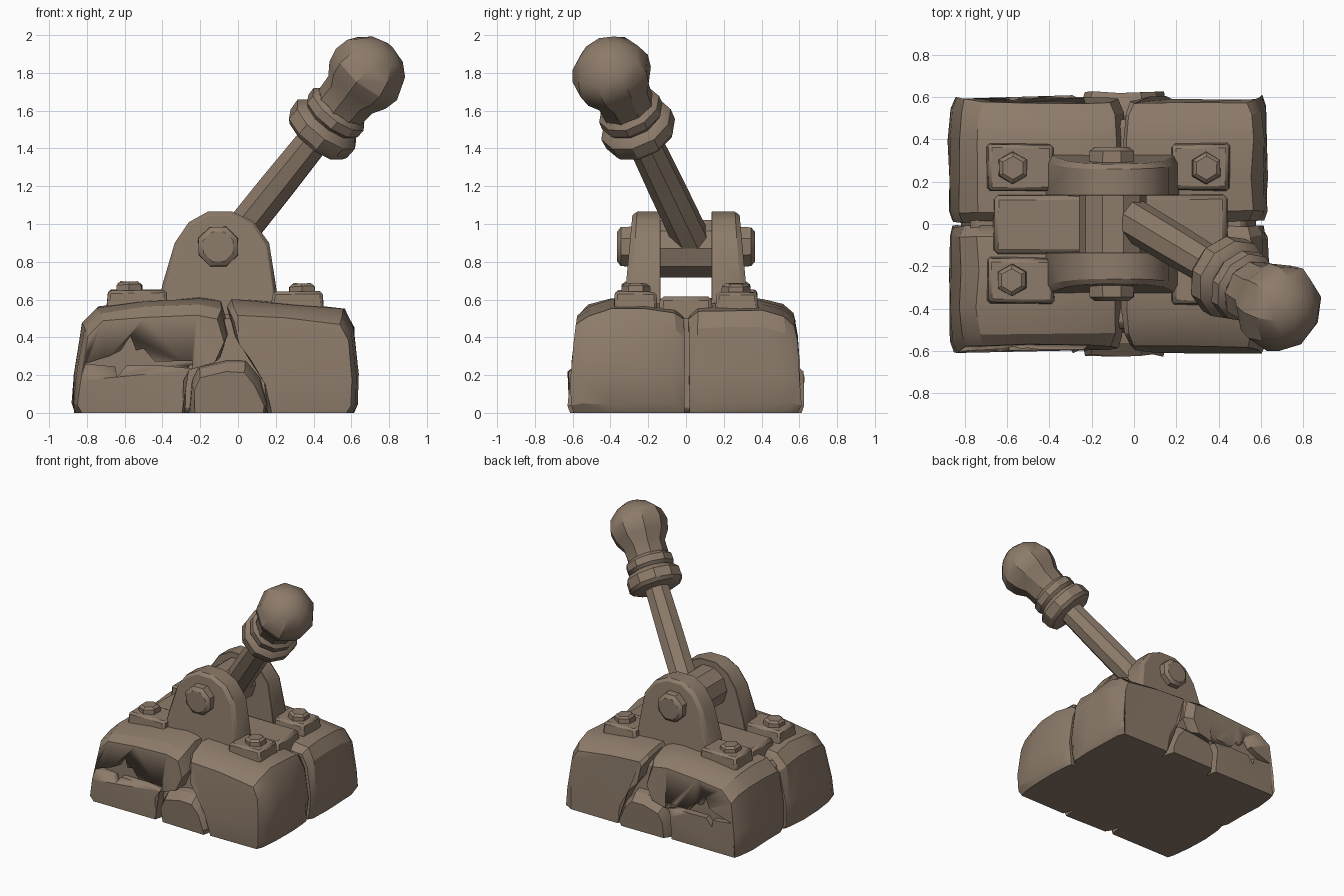
import bpy, bmesh, math, random
from mathutils import Vector

if "Cube" in bpy.data.objects:
    bpy.data.objects.remove(bpy.data.objects["Cube"])

random.seed(4)
stone_mat = bpy.data.materials.new("brown stone")
stone_mat.diffuse_color = (0.265, 0.198, 0.144, 1)
stone_mat.use_nodes = True
stone_mat.node_tree.nodes["Principled BSDF"].inputs["Base Color"].default_value = stone_mat.diffuse_color


def finish(name, bm, bevel=0.0, smooth=30):
    bmesh.ops.recalc_face_normals(bm, faces=bm.faces)
    me = bpy.data.meshes.new(name)
    bm.to_mesh(me)
    bm.free()
    ob = bpy.data.objects.new(name, me)
    bpy.context.collection.objects.link(ob)
    me.materials.append(stone_mat)
    bpy.ops.object.select_all(action='DESELECT')
    ob.select_set(True)
    bpy.context.view_layer.objects.active = ob
    if bevel:
        m = ob.modifiers.new("bevel", 'BEVEL')
        m.width = bevel
        m.segments = 1
        m.limit_method = 'ANGLE'
        m.angle_limit = math.radians(40)
    bpy.ops.object.shade_smooth_by_angle(angle=math.radians(smooth))
    return ob


def skin(rings):
    """Closed solid through a list of equal-length point rings."""
    bm = bmesh.new()
    vs = [[bm.verts.new(p) for p in r] for r in rings]
    n = len(vs[0])
    for a, b in zip(vs, vs[1:]):
        for i in range(n):
            j = (i + 1) % n
            bm.faces.new((a[i], a[j], b[j], b[i]))
    caps = [bm.faces.new(vs[0][::-1]), bm.faces.new(vs[-1])]
    bmesh.ops.triangulate(bm, faces=[f for f in caps if len(f.verts) > 8])
    return bm


def lathe(name, start, axis, prof, sides, jit=0.0, bevel=0.0, turn=0.0):
    """Faceted turned part: prof is (distance along axis, radius)."""
    q = Vector(axis).normalized().to_track_quat('Z', 'Y')
    rings = []
    for t, r in prof:
        ring = []
        for i in range(sides):
            a = 2 * math.pi * (i + turn) / sides
            k = r * (1 + random.uniform(-jit, jit))
            ring.append(Vector(start) + q @ Vector((k * math.cos(a), k * math.sin(a), t)))
        rings.append(ring)
    return finish(name, skin(rings), bevel)


def box(name, x, y, z, bevel=0.02, taper=0.0, jit=0.0):
    rings = []
    for zz, t in ((z[0], 0), (z[1], taper)):
        rings.append([(px + random.uniform(-jit, jit), py + random.uniform(-jit, jit),
                       zz + (random.uniform(-jit, jit) if t else 0))
                      for px, py in ((x[0] + t, y[0] + t), (x[1] - t, y[0] + t),
                                     (x[1] - t, y[1] - t), (x[0] + t, y[1] - t))])
    return finish(name, skin(rings), bevel)


def stone(name, outline, y0, y1, s):
    """Rounded block: outline in x,z swept outwards from the middle."""
    xs = [p[0] for p in outline]
    h = max(p[1] for p in outline)
    cx, w = (min(xs) + max(xs)) / 2, max(xs) - min(xs)
    rings = []
    for y, ins in ((y0, 0.06), (y0 + 0.045, 0.012), (0.22, 0), (0.40, 0.0),
                   (y1 - 0.055, 0.03), (y1, 0.085)):
        ring = []
        for x, z in outline:
            px = cx + (x - cx) * (1 - ins * 0.8 / w)
            pz = z * (1 - ins / h)
            py = y
            if y > 0.5:
                py -= 0.11 * max(0, pz - 0.22) + (0.012 if z == 0 else 0)
            j = 0.008
            ring.append((px + random.uniform(-j, j),
                         s * (py + random.uniform(-j, j)),
                         pz + (random.uniform(-j, j) if z else 0)))
        rings.append(ring)
    return finish(name, skin(rings), 0, 25)


# Stone outlines (x, z)
left = [(-0.86, 0), (-0.88, 0.05), (-0.872, 0.2), (-0.825, 0.48), (-0.74, 0.56),
        (-0.5, 0.59), (-0.2, 0.61), (-0.085, 0.585), (-0.04, 0.43), (-0.09, 0.31),
        (-0.25, 0.27), (-0.275, 0.2), (-0.28, 0)]
right = [(0.16, 0), (0.61, 0), (0.632, 0.05), (0.632, 0.2), (0.61, 0.45), (0.56, 0.545),
         (0.25, 0.58), (-0.03, 0.595), (-0.055, 0.56), (-0.02, 0.42), (0.05, 0.32),
         (0.13, 0.17)]
middle = [(-0.27, 0), (0.16, 0), (0.17, 0.06), (0.12, 0.2), (0.05, 0.3), (-0.07, 0.3),
          (-0.22, 0.265), (-0.26, 0.17)]
# Crack across the left stone (x, z)
crack = [(-0.81, 0.26), (-0.65, 0.245), (-0.64, 0.19), (-0.59, 0.25), (-0.4, 0.25),
         (-0.24, 0.235), (-0.24, 0.275), (-0.44, 0.272), (-0.5, 0.34), (-0.54, 0.33),
         (-0.57, 0.41), (-0.62, 0.33), (-0.68, 0.30)]

# Base: corner stones, mirrored front to back
for s, side in ((-1, "front"), (1, "back")):
    big = stone(side + "_left_stone", left, 0.012, 0.605, s)
    cutter = finish("crack_cutter", skin([[(x, s * y, z) for x, z in crack]
                                          for y in (0.55, 0.75)]))
    cutter.hide_render = True
    m = big.modifiers.new("crack", 'BOOLEAN')
    m.operation = 'DIFFERENCE'
    m.solver = 'EXACT'
    m.object = cutter
    bpy.context.view_layer.objects.active = big
    bpy.ops.object.modifier_apply(modifier=m.name)
    bpy.data.objects.remove(cutter, do_unlink=True)
    stone(side + "_right_stone", right, 0.012, 0.605, s)
    stone(side + "_middle_stone", middle, 0.05, 0.622, s)

# Core that closes the seams, and slab between the brackets
box("base_core", (-0.82, 0.58), (-0.54, 0.54), (0, 0.5), 0.03, 0.05)
box("centre_slab", (-0.67, 0.45), (-0.15, 0.15), (0.4, 0.615), 0.02, 0.012, 0.006)

# Brackets with feet and bolts
arch = [(-0.43, 0.52), (-0.40, 0.68), (-0.335, 0.9), (-0.26, 1.01), (-0.16, 1.065),
        (-0.03, 1.065), (0.08, 1.015), (0.165, 0.9), (0.2, 0.68), (0.22, 0.52)]
for s, side in ((-1, "front"), (1, "back")):
    rings = []
    for y, k, flare in ((0.135, 1.0, 0), (0.26, 1.0, 0.035), (0.285, 0.94, 0.045)):
        rings.append([(-0.1 + (x + 0.1) * k,
                       s * (y + flare * (1.05 - z) / 0.5),
                       0.52 + (z - 0.52) * (1 - (1 - k) * 0.5)) for x, z in arch])
    finish(side + "_bracket", skin(rings), 0.012)
    for x0, x1, bx, top, end in ((-0.70, -0.37, -0.575, 0.65, "left"),
                                 (0.17, 0.46, 0.34, 0.64, "right")):
        ys = sorted((s * 0.15, s * 0.385))
        box(f"{side}_{end}_foot", (x0, x1), ys, (0.5, top), 0.015, 0.012, 0.006)
        lathe(f"{side}_{end}_bolt", (bx, s * 0.265, top - 0.02), (0.05 * s, 0, 1),
              [(0, 0.078), (0.05, 0.075), (0.065, 0.055)], 6, 0.03)
    # Axle cap
    lathe(side + "_axle_cap", (-0.105, s * 0.26, 0.88), (0, s, 0),
          [(0, 0.115), (0.085, 0.112), (0.105, 0.085)], 8, 0.02, 0, 0.5)

# Axle hub
lathe("axle_hub", (-0.1, -0.15, 0.87), (0, 1, 0), [(0, 0.16), (0.3, 0.16)], 10)

# Lever: rod, collars and knob share one slanted axis through the knob centre
centre, axis = (0.67, -0.385, 1.78), (0.80, -0.48, 1.0)
lathe("lever_rod", centre, axis, [(-1.28, 0.10), (-0.8, 0.098), (-0.35, 0.09)], 8)
lathe("lower_collar", centre, axis,
      [(-0.45, 0.15), (-0.44, 0.18), (-0.415, 0.2), (-0.345, 0.2), (-0.315, 0.172),
       (-0.30, 0.14)], 10, 0.02)
lathe("upper_collar", centre, axis,
      [(-0.31, 0.15), (-0.285, 0.172), (-0.235, 0.172), (-0.21, 0.145)], 10, 0.02)
lathe("knob", centre, axis,
      [(-0.25, 0.135), (-0.2, 0.15), (-0.12, 0.155), (-0.05, 0.198), (0.03, 0.215),
       (0.11, 0.19), (0.18, 0.12), (0.212, 0.05)], 9, 0.025)
